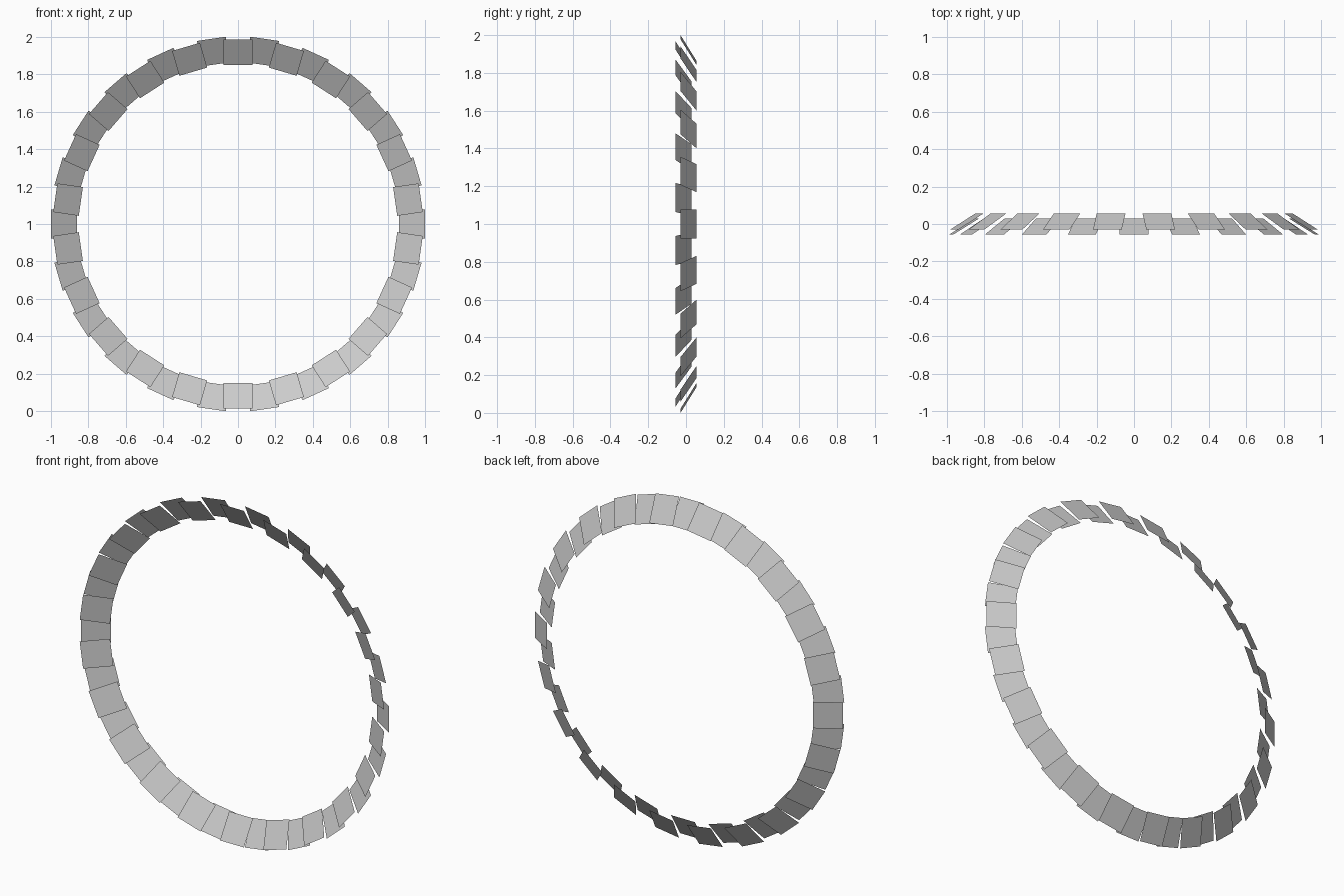
import bpy, bmesh
from math import sin, cos, pi

if "Cube" in bpy.data.objects:
    bpy.data.objects.remove(bpy.data.objects["Cube"])

COUNT = 44          # tiles around the ring
HALF_W = 0.0775     # half tile width


def tile_ring(name, start, r_out, r_in, y_front, y_back):
    """Every second tile of the ring: thin flat sheets, front edge outward."""
    bm = bmesh.new()
    for i in range(start, COUNT, 2):
        a = 2 * pi * i / COUNT
        verts = []
        for t, r, y in ((-HALF_W, r_in, y_back), (HALF_W, r_in, y_back),
                        (HALF_W, r_out, y_front), (-HALF_W, r_out, y_front)):
            x = r * sin(a) + t * cos(a)
            z = 1 + r * cos(a) - t * sin(a)
            verts.append(bm.verts.new((x, y, z)))
        bm.faces.new(verts)
    mesh = bpy.data.meshes.new(name)
    bm.to_mesh(mesh)
    bm.free()
    obj = bpy.data.objects.new(name, mesh)
    bpy.context.collection.objects.link(obj)
    return obj


# front row, slightly closer to the centre
tile_ring("front_tiles", 0, 0.986, 0.848, -0.056, 0.029)
# back row, slightly further out
tile_ring("back_tiles", 1, 0.999, 0.861, -0.029, 0.056)
